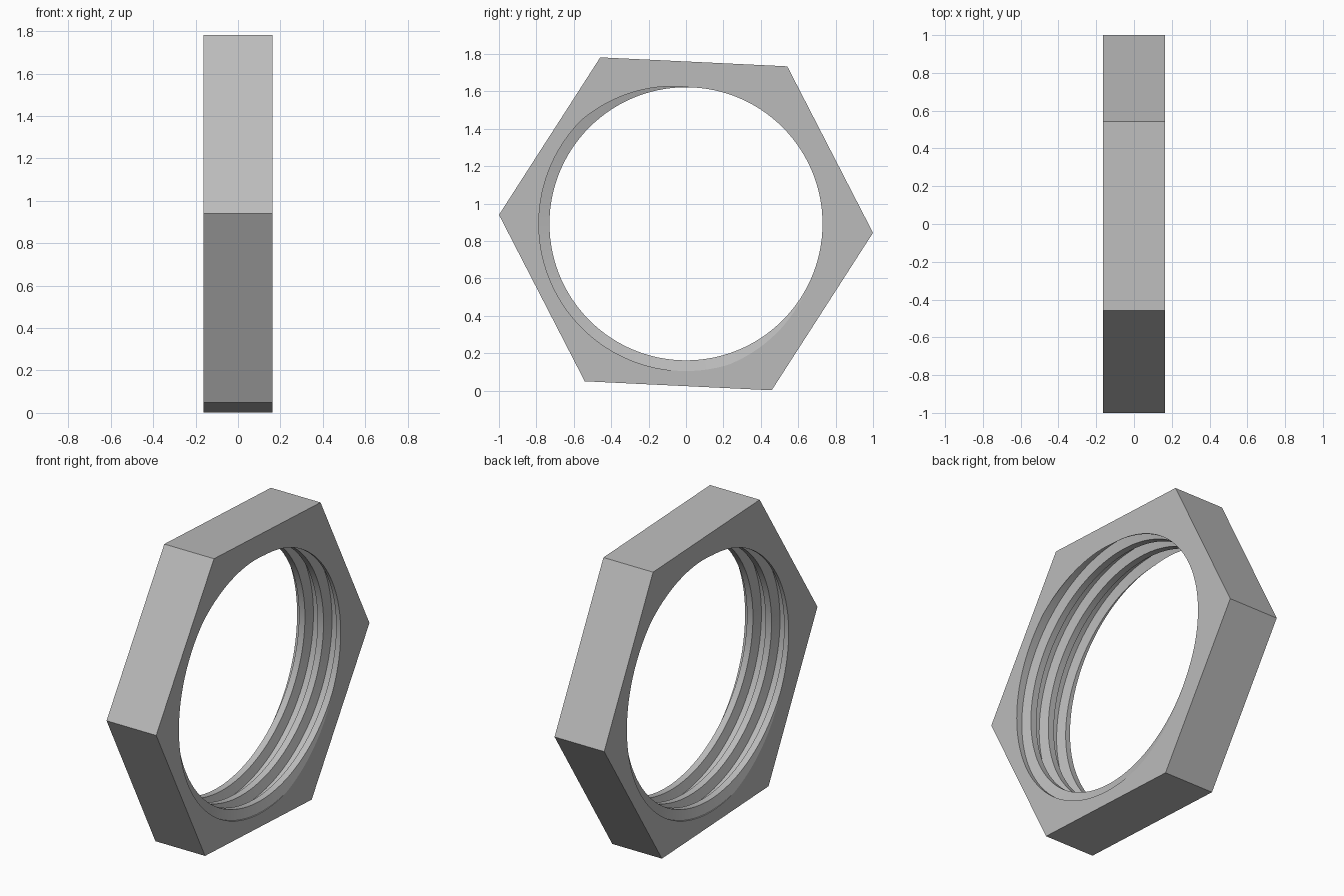
import bpy, bmesh, math

if "Cube" in bpy.data.objects:
    bpy.data.objects.remove(bpy.data.objects["Cube"])

HALF = 0.163                 # half thickness along x
CZ = 0.892                   # height of the axis
HEX_R, HEX_TURN = 1.001, math.radians(57.25)
CREST, ROOT = 0.73, 0.787    # thread radii
PITCH, PHASE = 0.122, 0.75
STEPS = 120                  # columns per turn

steel = bpy.data.materials.new("grey steel")
steel.diffuse_color = (0.50, 0.50, 0.50, 1)
steel.use_nodes = True
steel.node_tree.nodes["Principled BSDF"].inputs["Base Color"].default_value = steel.diffuse_color

bm = bmesh.new()

# Threaded bore: trapezoid profile wound along a helix, as one continuous sheet
profile = [(-0.21, ROOT), (0.21, ROOT), (0.34, CREST), (0.66, CREST)]
P = len(profile)
rows = [(k + s, r) for k in range(-5, 4) for s, r in profile]
cols = []
for j in range(STEPS):
    t = j / STEPS
    a = t * math.tau
    cols.append([bm.verts.new((PITCH * (s + t + PHASE), r * math.cos(a), CZ + r * math.sin(a)))
                 for s, r in rows])
for j in range(STEPS):
    shift = P if j == STEPS - 1 else 0      # last column joins the next turn
    nxt = cols[(j + 1) % STEPS]
    for i in range(len(rows) - 1 - shift):
        f = bm.faces.new((cols[j][i], cols[j][i + 1], nxt[i + 1 + shift], nxt[i + shift]))
        f.smooth = True

# Trim the thread flush with both end faces
for x in (-HALF, HALF):
    bmesh.ops.bisect_plane(bm, geom=bm.verts[:] + bm.edges[:] + bm.faces[:], dist=1e-6,
                           plane_co=(x, 0, 0), plane_no=(math.copysign(1, x), 0, 0),
                           clear_outer=True)
bmesh.ops.remove_doubles(bm, verts=bm.verts[:], dist=1e-5)

# Hexagonal outside
rings = []
for x in (-HALF, HALF):
    rings.append([bm.verts.new((x, HEX_R * math.cos(HEX_TURN + k * math.pi / 3),
                                CZ + HEX_R * math.sin(HEX_TURN + k * math.pi / 3)))
                  for k in range(6)])
for k in range(6):
    n = (k + 1) % 6
    bm.faces.new((rings[0][k], rings[0][n], rings[1][n], rings[1][k]))

# Flat end faces between hexagon and bore
for x in (-HALF, HALF):
    rim = [e for e in bm.edges if e.is_boundary and all(abs(v.co.x - x) < 1e-4 for v in e.verts)]
    bmesh.ops.triangle_fill(bm, edges=rim, use_beauty=True, normal=(x, 0, 0))

bmesh.ops.recalc_face_normals(bm, faces=bm.faces[:])
# Keep thread corners and rims crisp
for e in bm.edges:
    if len(e.link_faces) != 2 or e.calc_face_angle(0) > math.radians(30):
        e.smooth = False

me = bpy.data.meshes.new("hex_nut")
bm.to_mesh(me)
bm.free()
me.materials.append(steel)
bpy.context.collection.objects.link(bpy.data.objects.new("hex_nut", me))
